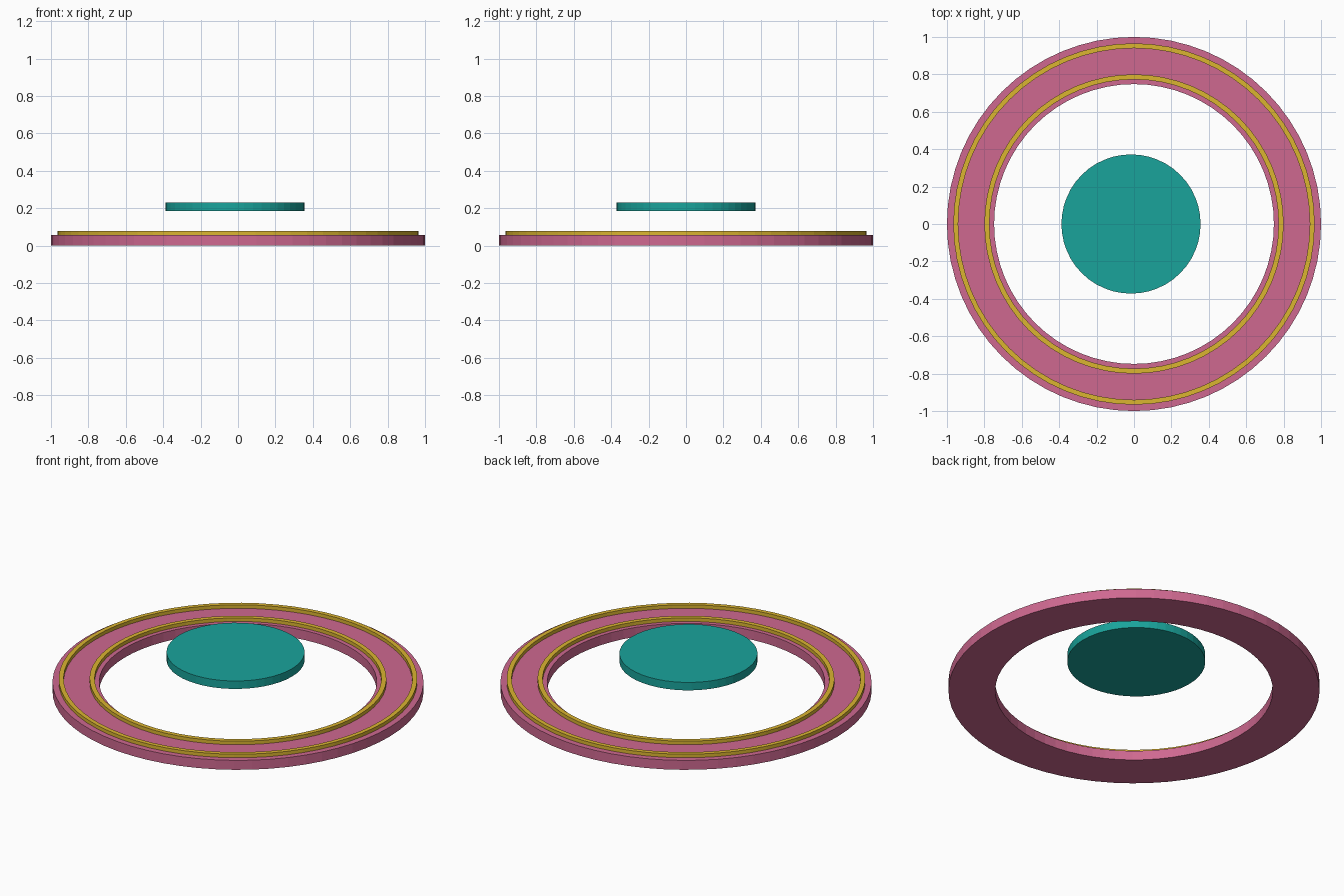
import bpy, bmesh, math

if "Cube" in bpy.data.objects:
    bpy.data.objects.remove(bpy.data.objects["Cube"])


def material(name, color):
    m = bpy.data.materials.new(name)
    m.diffuse_color = (*color, 1)
    m.use_nodes = True
    m.node_tree.nodes["Principled BSDF"].inputs["Base Color"].default_value = m.diffuse_color
    return m


def finish(name, bm, mat):
    bmesh.ops.recalc_face_normals(bm, faces=bm.faces)
    mesh = bpy.data.meshes.new(name)
    bm.to_mesh(mesh)
    bm.free()
    mesh.materials.append(mat)
    ob = bpy.data.objects.new(name, mesh)
    bpy.context.collection.objects.link(ob)
    return ob


def flat_ring(name, r_in, r_out, z0, z1, mat, sides=64):
    bm = bmesh.new()
    profile = [(r_in, z0), (r_out, z0), (r_out, z1), (r_in, z1)]
    loops = []
    for i in range(sides):
        a = 2 * math.pi * i / sides
        loops.append([bm.verts.new((r * math.cos(a), r * math.sin(a), z)) for r, z in profile])
    for i in range(sides):
        a, b = loops[i], loops[(i + 1) % sides]
        for k in range(4):
            n = (k + 1) % 4
            bm.faces.new((a[k], b[k], b[n], a[n]))
    return finish(name, bm, mat)


def disc(name, radius, z0, z1, x, mat, sides=48):
    bm = bmesh.new()
    bmesh.ops.create_cone(bm, cap_ends=True, segments=sides, radius1=radius,
                          radius2=radius, depth=z1 - z0)
    ob = finish(name, bm, mat)
    ob.location = (x, 0, (z0 + z1) / 2)
    return ob


pink = material("pink", (0.62, 0.14, 0.28))
gold = material("gold", (0.71, 0.46, 0.03))
teal = material("teal", (0.01, 0.37, 0.33))

# Wide base ring
flat_ring("base_ring", 0.748, 1.0, 0.0, 0.056, pink)

# Raised trim bands resting on the base ring
flat_ring("outer_trim", 0.94, 0.966, 0.056, 0.077, gold)
flat_ring("inner_trim", 0.773, 0.80, 0.056, 0.077, gold)

# Floating centre disc, slightly off centre
disc("centre_disc", 0.372, 0.184, 0.231, -0.016, teal)
